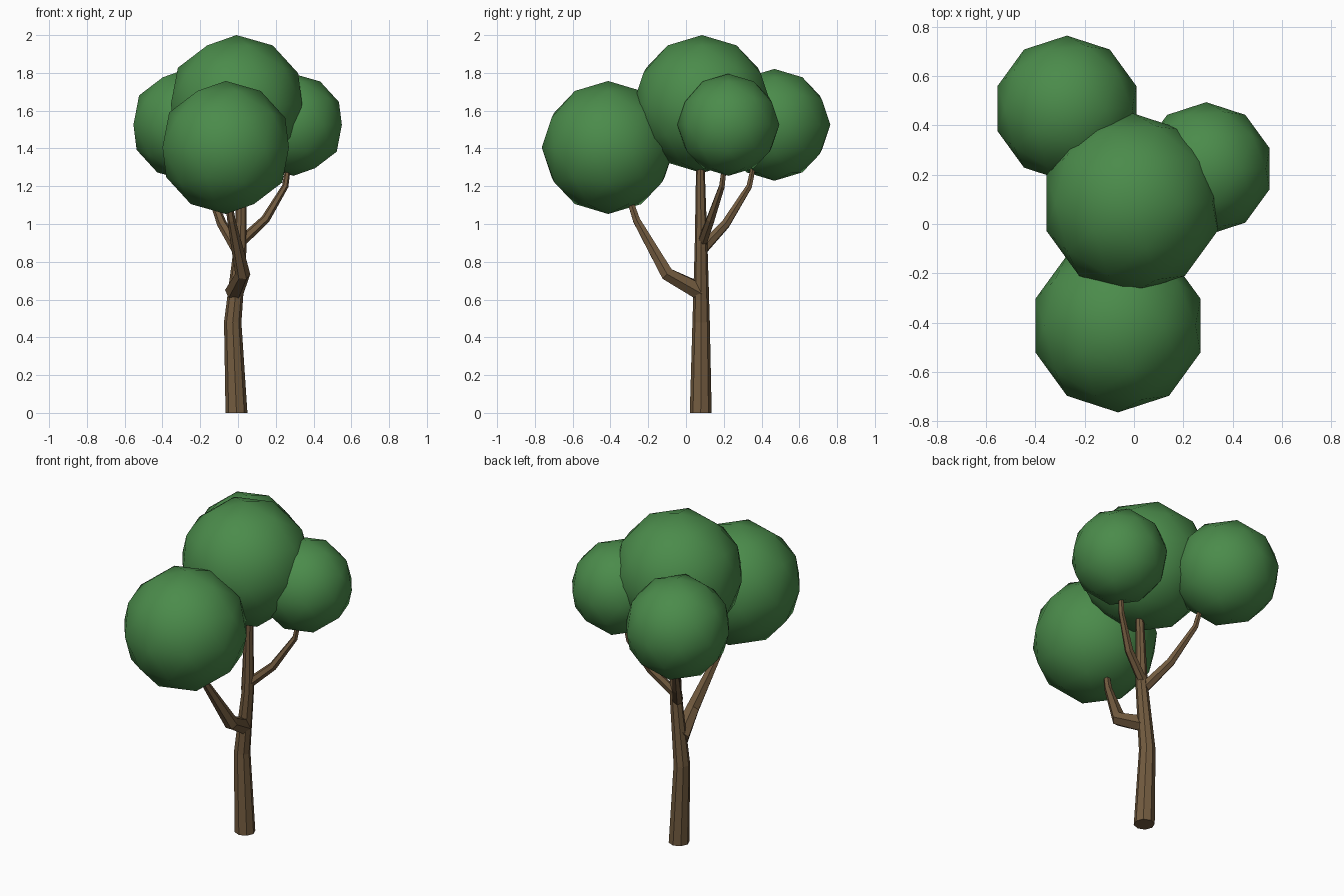
import bpy, bmesh, math
from mathutils import Vector

if "Cube" in bpy.data.objects:
    bpy.data.objects.remove(bpy.data.objects["Cube"])


def material(name, color):
    m = bpy.data.materials.new(name)
    m.diffuse_color = color
    m.use_nodes = True
    m.node_tree.nodes["Principled BSDF"].inputs["Base Color"].default_value = m.diffuse_color
    return m


bark = material("bark", (0.17, 0.105, 0.05, 1))
leaf = material("leaf", (0.07, 0.26, 0.07, 1))


def finish(bm, name, mat, smooth):
    bmesh.ops.recalc_face_normals(bm, faces=bm.faces)
    for f in bm.faces:
        f.smooth = smooth
    me = bpy.data.meshes.new(name)
    bm.to_mesh(me)
    bm.free()
    me.materials.append(mat)
    ob = bpy.data.objects.new(name, me)
    bpy.context.collection.objects.link(ob)
    return ob


def limb(name, path, sides, level_base=False):
    """Tapered tube through (x, y, z, radius) points."""
    bm = bmesh.new()
    pts = [Vector(p[:3]) for p in path]
    rings = []
    for i, p in enumerate(pts):
        t = (pts[min(i + 1, len(pts) - 1)] - p).normalized() + (p - pts[max(i - 1, 0)]).normalized()
        if level_base and i == 0:
            t = Vector((0, 0, 1))
        # Minimal rotation from vertical keeps neighbouring rings untwisted
        q = Vector((0, 0, 1)).rotation_difference(t.normalized())
        ring = []
        for k in range(sides):
            a = 2 * math.pi * k / sides
            ring.append(bm.verts.new(p + q @ Vector((math.cos(a), math.sin(a), 0)) * path[i][3]))
        rings.append(ring)
    for a, b in zip(rings, rings[1:]):
        for k in range(sides):
            n = (k + 1) % sides
            bm.faces.new((a[k], a[n], b[n], b[k]))
    bm.faces.new(rings[0])
    bm.faces.new(rings[-1])
    return finish(bm, name, bark, False)


def foliage(name, center, radius):
    bm = bmesh.new()
    bmesh.ops.create_icosphere(bm, subdivisions=2, radius=radius)
    bmesh.ops.translate(bm, verts=bm.verts, vec=center)
    return finish(bm, name, leaf, True)


# Trunk
limb("trunk", [(-0.008, 0.078, 0, 0.058), (-0.028, 0.08, 0.48, 0.046),
               (0.012, 0.08, 0.88, 0.034), (0.024, 0.075, 1.4, 0.02)], 8, True)

# Branches
limb("front_branch", [(-0.02, 0.08, 0.64, 0.05), (0.025, -0.1, 0.735, 0.04),
                      (-0.035, -0.262, 1.02, 0.022), (-0.055, -0.305, 1.15, 0.017)], 6)
limb("right_branch", [(0.01, 0.085, 0.9, 0.028), (0.145, 0.13, 1.025, 0.024),
                      (0.25, 0.19, 1.2, 0.017), (0.268, 0.205, 1.32, 0.014)], 6)
limb("back_branch", [(0.0, 0.08, 0.86, 0.032), (-0.085, 0.21, 1.0, 0.026),
                     (-0.16, 0.335, 1.2, 0.017), (-0.18, 0.36, 1.32, 0.014)], 6)

# Foliage balls
foliage("top_foliage", (-0.008, 0.085, 1.635), 0.365)
foliage("front_foliage", (-0.065, -0.412, 1.405), 0.352)
foliage("right_foliage", (0.293, 0.224, 1.525), 0.27)
foliage("back_foliage", (-0.272, 0.468, 1.525), 0.296)
